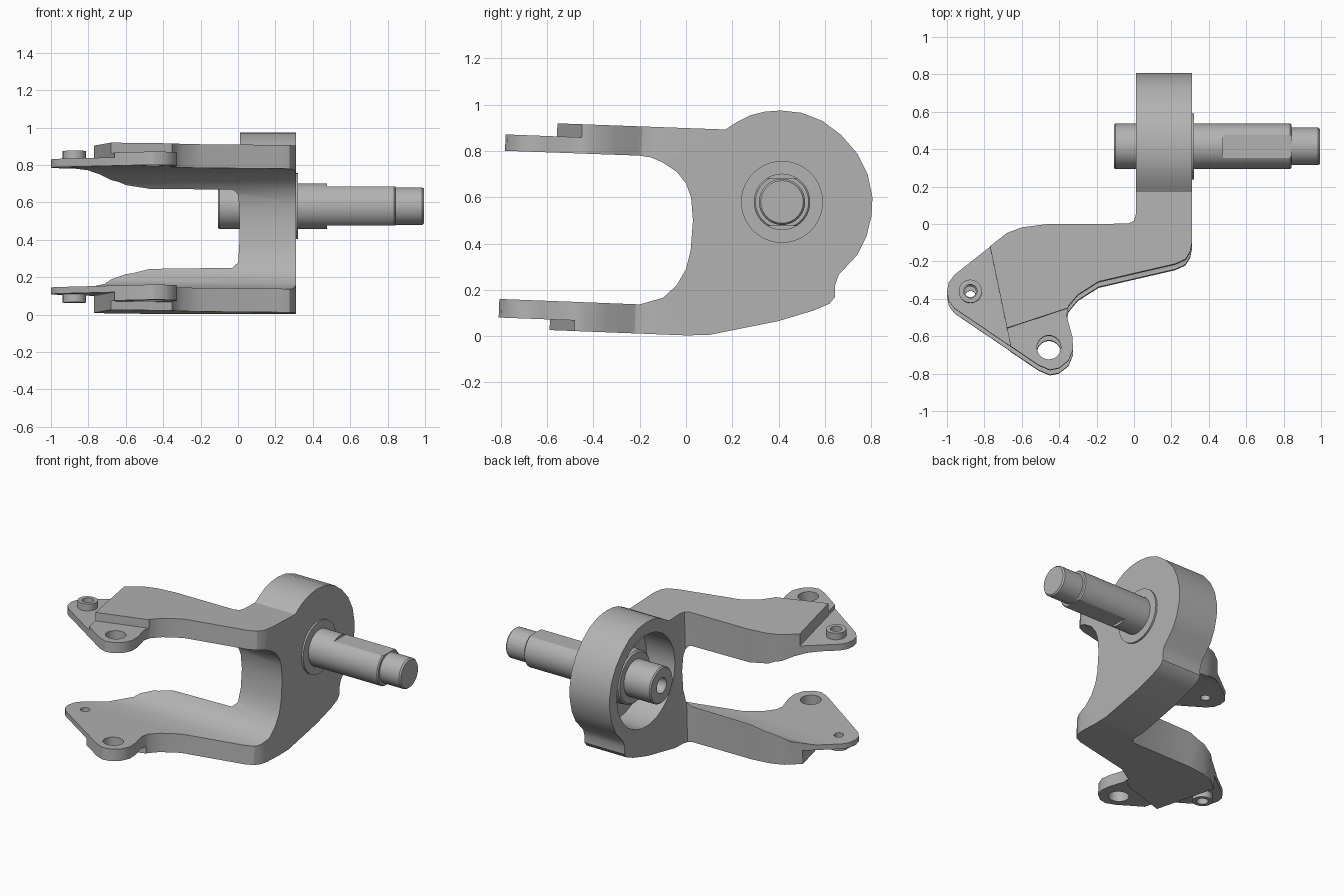
import bpy, bmesh, math
from mathutils import Matrix, Vector

old = bpy.data.objects.get("Cube")
if old:
    bpy.data.objects.remove(old, do_unlink=True)

# One plain metal colour
steel = bpy.data.materials.new("steel_grey")
steel.use_nodes = True
grey = (0.45, 0.45, 0.45, 1)
steel.diffuse_color = grey
steel.node_tree.nodes["Principled BSDF"].inputs["Base Color"].default_value = grey

# The arms lean slightly about the x axis
PIVOT = Vector((0, 0, 0.85))
TILT = Matrix.Translation(PIVOT) @ Matrix.Rotation(-0.038, 4, 'X') @ Matrix.Translation(-PIVOT)
HUB_Y, HUB_Z = 0.415, 0.58


def finish(bm, name, matrix=None):
    if matrix:
        bm.transform(matrix)
    bmesh.ops.recalc_face_normals(bm, faces=bm.faces[:])
    mesh = bpy.data.meshes.new(name)
    bm.to_mesh(mesh)
    bm.free()
    mesh.materials.append(steel)
    ob = bpy.data.objects.new(name, mesh)
    bpy.context.collection.objects.link(ob)
    return ob


def prism(name, pts, lo, hi, along_x=False):
    """Extrude an outline: (y, z) along x, or (x, y) along z in the tilted frame."""
    bm = bmesh.new()
    face = bm.faces.new([bm.verts.new((lo, a, b) if along_x else (a, b, lo)) for a, b in pts])
    new = bmesh.ops.extrude_face_region(bm, geom=[face])["geom"]
    step = Vector((hi - lo, 0, 0)) if along_x else Vector((0, 0, hi - lo))
    bmesh.ops.translate(bm, vec=step, verts=[v for v in new if isinstance(v, bmesh.types.BMVert)])
    return finish(bm, name, None if along_x else TILT)


def circle(cx, cy, r, n=32):
    return [(cx + r * math.cos(math.tau * i / n), cy + r * math.sin(math.tau * i / n)) for i in range(n)]


def lathe(name, profile, n=40):
    """Spin (x, radius) points about the spindle axis."""
    bm = bmesh.new()
    vs = [bm.verts.new((x, 0, r)) for x, r in profile]
    es = [bm.edges.new(p) for p in zip(vs, vs[1:])]
    bmesh.ops.spin(bm, geom=vs + es, axis=(1, 0, 0), cent=(0, 0, 0), steps=n, angle=math.tau)
    bmesh.ops.remove_doubles(bm, verts=bm.verts[:], dist=1e-4)
    return finish(bm, name, Matrix.Translation((0, HUB_Y, HUB_Z)))


def boolean(ob, tool, operation='DIFFERENCE'):
    tool.hide_render = True
    mod = ob.modifiers.new("cut", 'BOOLEAN')
    mod.operation, mod.solver, mod.object = operation, 'EXACT', tool
    bpy.context.view_layer.objects.active = ob
    bpy.ops.object.modifier_apply(modifier=mod.name)
    bpy.data.objects.remove(tool, do_unlink=True)


# Fork and hub: side outline crossed with the plan outline
side = [(-.95, .934), (.17, .893), (.22, .925), (.28, .955), (.34, .97), (.41, .975), (.5, .965),
        (.59, .93), (.67, .87), (.74, .79), (.785, .7), (.806, .6), (.802, .52), (.78, .43),
        (.74, .35), (.66, .265), (.645, .22), (.645, .17), (.62, .14), (.55, .11), (.4, .065),
        (.1, .005), (0, .003), (-.95, .04), (-.95, .166), (-.2, .137), (-.1, .165), (-.04, .22),
        (0, .29), (.02, .37), (.03, .5), (.022, .6), (0, .66), (-.04, .71), (-.1, .75),
        (-.15, .772), (-.2, .78), (-.95, .807)]
plan = [(.01, .95), (.31, .95), (.31, -.1), (.3, -.15), (.275, -.19), (.22, -.215), (-.19, -.31),
        (-.3, -.38), (-.35, -.44), (-.36, -.49), (-.33, -.6), (-.325, -.67), (-.35, -.73),
        (-.4, -.77), (-.45, -.78), (-.51, -.755), (-.96, -.45), (-.99, -.41), (-1, -.36),
        (-.99, -.31), (-.96, -.27), (-.68, -.05), (-.6, -.02), (-.47, -.003), (-.03, 0),
        (0, .015), (.01, .05)]
fork = prism("fork_body", side, -1.1, .6, along_x=True)
boolean(fork, prism("plan_tool", plan, -.4, 1.4), 'INTERSECT')

# Stepped thin pads on the outer faces of both arms
tip = [(-1.2, .1), (-.815, .1), (-.77, -.12), (-.66, -.65), (-.6, -.95), (-1.2, -.95)]
ear = [(-.685, -.56), (-.35, -.45), (-.2, -.45), (-.2, -.95), (-.72, -.95)]
for region, top, bottom in ((tip, .816, .095), (ear, .842, .05)):
    boolean(fork, prism("upper_step", region, top, 1.2))
    boolean(fork, prism("lower_step", region, -.3, bottom))

# Pin bosses on the tips, then the drilled holes
PIN, EYE = (-.875, -.36), (-.455, -.66)
for name, lo, hi in (("upper_pin_boss", .812, .861), ("lower_pin_boss", .05, .1)):
    boss = prism(name, circle(*PIN, .062), lo, hi)
    boolean(boss, prism("pin_drill", circle(*PIN, .036), -.4, 1.4))
boolean(fork, prism("pin_drill", circle(*PIN, .03), -.4, 1.4))
boolean(fork, prism("eye_drill", circle(*EYE, .064), -.4, 1.4))

# Round recess on the inner side of the hub
boolean(fork, prism("recess_tool", circle(HUB_Y, HUB_Z, .31, 48), -.1, .22, along_x=True))

# Collars around the spindle
lathe("outer_collar", [(.3, 0), (.3, .177), (.322, .177), (.322, 0)])
lathe("inner_collar", [(.24, 0), (.24, .185), (.1, .175), (.09, .165), (.09, 0)])

# Spindle with a blind bore and two milled flats
spindle = lathe("spindle", [(.02, 0), (.02, .052), (-.108, .052), (-.108, .115), (-.1, .122),
                            (.835, .122), (.842, .115), (.842, .1), (.985, .1), (.995, .092),
                            (.995, 0)])
for lo, hi in ((HUB_Z + .104, HUB_Z + .3), (HUB_Z - .3, HUB_Z - .104)):
    flat = [(.2, lo), (.7, lo), (.7, hi), (.2, hi)]
    boolean(spindle, prism("flat_tool", flat, .475, .9, along_x=True))

# Smooth curved walls, keep the machined edges sharp
for ob in bpy.context.scene.objects:
    if ob.type == 'MESH':
        bpy.ops.object.select_all(action='DESELECT')
        ob.select_set(True)
        bpy.context.view_layer.objects.active = ob
        bpy.ops.object.shade_smooth_by_angle(angle=math.radians(30))
